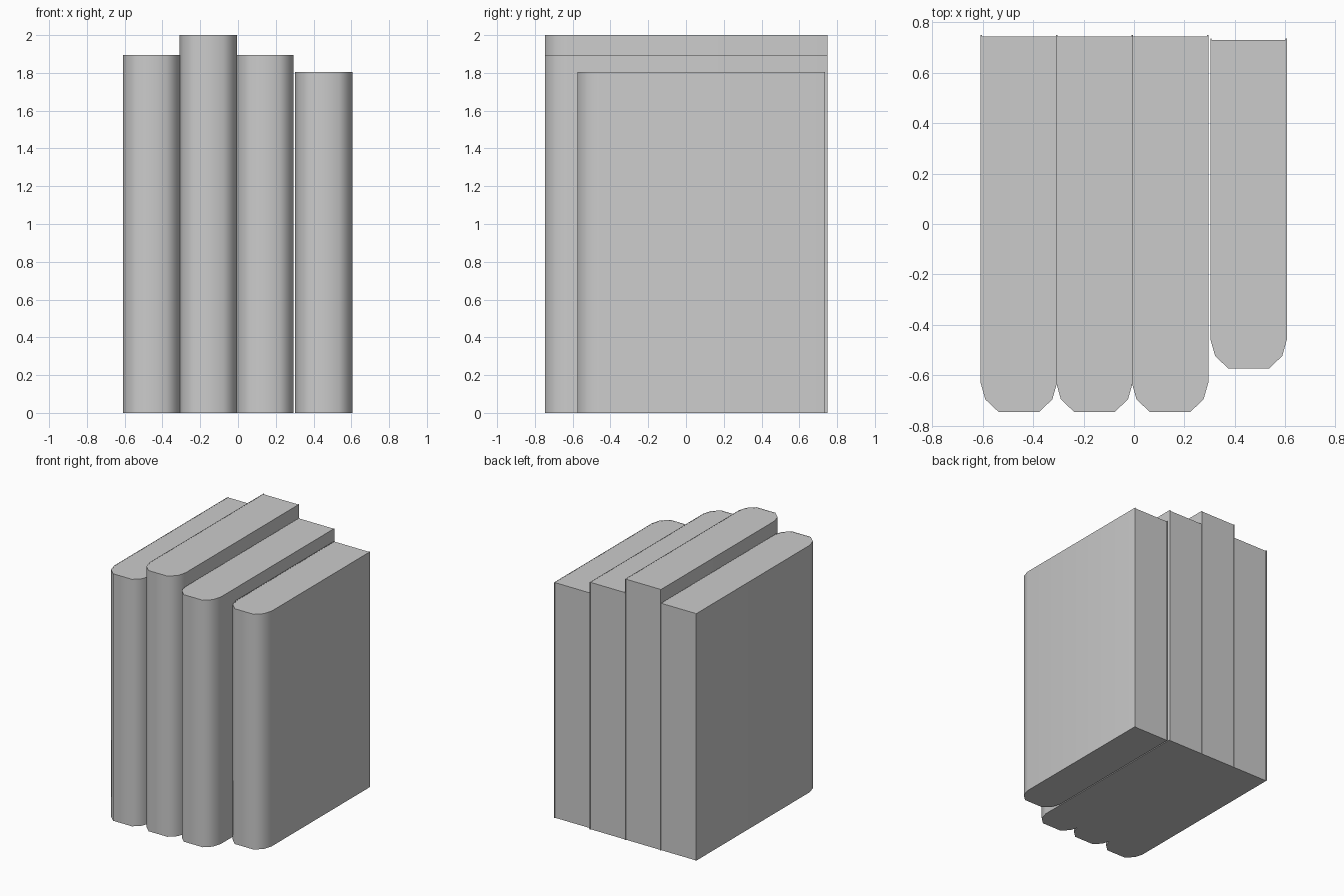
import bpy, bmesh, math

if "Cube" in bpy.data.objects:
    bpy.data.objects.remove(bpy.data.objects["Cube"])


def outline(cx, front, back, inset=0.0):
    """U-shaped book outline: flat sides with a bevelled spine at the front."""
    right = [(0.08 - inset * 0.4, front + inset),
             (0.133 - inset * 0.8, front + 0.05 + inset * 0.7),
             (0.152 - inset, front + 0.117 + inset * 0.3),
             (0.152 - inset, back)]
    left = [(-x, y) for x, y in reversed(right)]
    return [(cx + x, y) for x, y in left + right]


def extrude(name, faces, height):
    """Extrude flat xy polygons from the ground up into one object."""
    bm = bmesh.new()
    for poly in faces:
        bm.faces.new([bm.verts.new((x, y, 0)) for x, y in poly])
    bmesh.ops.remove_doubles(bm, verts=bm.verts, dist=1e-5)
    ext = bmesh.ops.extrude_face_region(bm, geom=bm.faces[:], use_keep_orig=True)
    top = [v for v in ext["geom"] if isinstance(v, bmesh.types.BMVert)]
    bmesh.ops.translate(bm, verts=top, vec=(0, 0, height))
    bmesh.ops.recalc_face_normals(bm, faces=bm.faces)
    mesh = bpy.data.meshes.new(name)
    bm.to_mesh(mesh)
    bm.free()
    obj = bpy.data.objects.new(name, mesh)
    bpy.context.collection.objects.link(obj)
    bpy.ops.object.select_all(action='DESELECT')
    obj.select_set(True)
    bpy.context.view_layer.objects.active = obj
    bpy.ops.object.shade_smooth_by_angle(angle=math.radians(50))
    return obj


# centre x, spine y, back y, height
books = [(-0.457, -0.746, 0.749, 1.895),
         (-0.157, -0.746, 0.749, 2.0),
         (0.143, -0.746, 0.749, 1.895),
         (0.455, -0.574, 0.736, 1.805)]

for i, (cx, front, back, height) in enumerate(books, 1):
    # thin cover wrapped around spine and sides
    outer = outline(cx, front, back)
    inner = outline(cx, front, back, 0.005)
    strips = [(outer[k], outer[k + 1], inner[k + 1], inner[k])
              for k in range(len(outer) - 1)]
    extrude(f"book_cover_{i}", strips, height)
    # page block filling the cover, set in slightly at the back
    pages = outline(cx, front, back - 0.006, 0.005)
    extrude(f"book_pages_{i}", [pages], height - 0.001)
